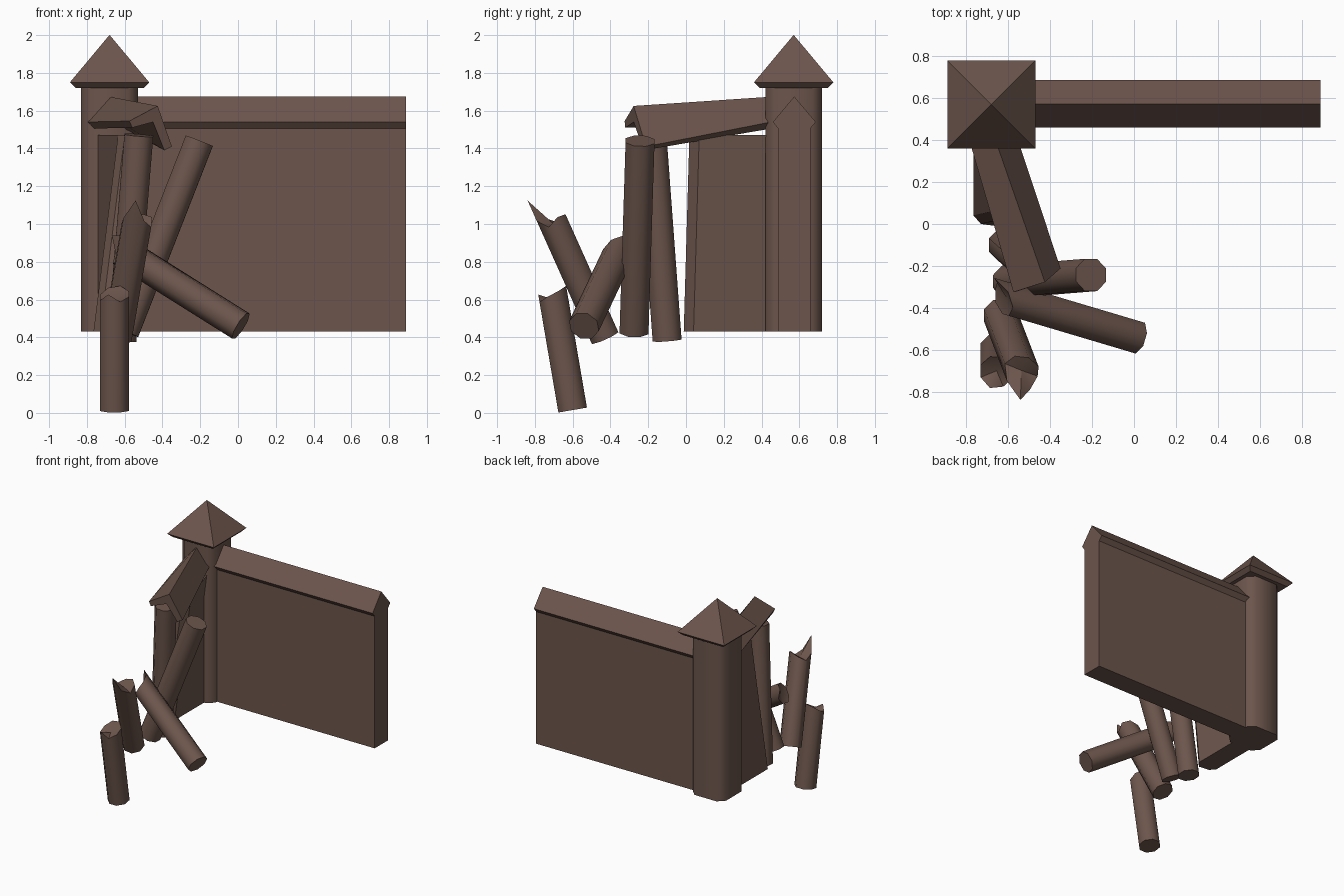
import bpy, bmesh, math
from mathutils import Vector

if "Cube" in bpy.data.objects:
    bpy.data.objects.remove(bpy.data.objects["Cube"])

wood = bpy.data.materials.new("brown wood")
wood.diffuse_color = (0.15, 0.092, 0.072, 1)
wood.use_nodes = True
wood.node_tree.nodes["Principled BSDF"].inputs["Base Color"].default_value = wood.diffuse_color


def finish(name, bm, smooth=False):
    bmesh.ops.recalc_face_normals(bm, faces=bm.faces)
    me = bpy.data.meshes.new(name)
    bm.to_mesh(me)
    bm.free()
    me.materials.append(wood)
    ob = bpy.data.objects.new(name, me)
    bpy.context.collection.objects.link(ob)
    if smooth:
        bpy.ops.object.select_all(action='DESELECT')
        ob.select_set(True)
        bpy.context.view_layer.objects.active = ob
        bpy.ops.object.shade_smooth_by_angle(angle=math.radians(50))
    return ob


def loft(name, rings, smooth=False):
    """Closed skin through rings with equal point counts, both ends capped."""
    bm = bmesh.new()
    vs = [[bm.verts.new(p) for p in r] for r in rings]
    n = len(rings[0])
    for a, b in zip(vs, vs[1:]):
        for i in range(n):
            j = (i + 1) % n
            bm.faces.new((a[i], a[j], b[j], b[i]))
    bm.faces.new(vs[0])
    bm.faces.new(vs[-1])
    return finish(name, bm, smooth)


def log(name, p0, p1, ref=(1, 0, 0), jag=None, dip=0.0, r=0.083):
    """Eight-sided log; jag lifts single points of the top rim for a broken end."""
    p0, p1 = Vector(p0), Vector(p1)
    d = (p1 - p0).normalized()
    ref = Vector(ref)
    u = (ref - d * ref.dot(d)).normalized()
    v = d.cross(u)
    bm = bmesh.new()
    lo, hi = [], []
    for i in range(8):
        a = math.radians(22.5 + 45 * i)
        o = (u * math.cos(a) + v * math.sin(a)) * r
        lo.append(bm.verts.new(p0 + o))
        hi.append(bm.verts.new(p1 + o + d * (jag[i] if jag else 0)))
    for i in range(8):
        j = (i + 1) % 8
        bm.faces.new((lo[i], lo[j], hi[j], hi[i]))
    bm.faces.new(lo)
    if jag:
        c = bm.verts.new(p1 + d * dip)
        for i in range(8):
            bm.faces.new((hi[i], hi[(i + 1) % 8], c))
    else:
        bm.faces.new(hi)
    return finish(name, bm, True)


PX, PY = -0.68, 0.57


# Corner post with chamfered corners
def chamfered(h, c, z):
    pts = []
    for sx, sy in ((1, 1), (-1, 1), (-1, -1), (1, -1)):
        pair = [(sx * h, sy * (h - c)), (sx * (h - c), sy * h)]
        if sx * sy < 0:
            pair.reverse()
        pts += pair
    return [(PX + x, PY + y, z) for x, y in pts]


loft("corner_post", [chamfered(0.15, 0.05, z) for z in (0.43, 1.73)], True)


# Pyramid cap on the post
def square(h, z):
    return [(PX + sx * h, PY + sy * h, z) for sx, sy in ((1, 1), (-1, 1), (-1, -1), (1, -1))]


loft("post_cap", [square(0.18, 1.72), square(0.21, 1.75), square(0.001, 2.0)])

# Intact wall with gabled coping, extruded along x
prof = [(0.488, 0.43), (0.488, 1.505), (0.46, 1.54), (0.573, 1.675),
        (0.687, 1.54), (0.658, 1.505), (0.658, 0.43)]
loft("wall", [[(x, y, z) for y, z in prof] for x in (-0.62, 0.89)])

# Broken wall stub, twisting over at its free end
plan = [(-0.765, 0.5), (-0.765, 0.04), (-0.73, 0.0), (-0.64, -0.012), (-0.6, 0.04), (-0.6, 0.5)]
top = [(x + (0.13 if y < 0.3 else 0.0), y + (0.03 if y < 0.3 else 0.0), 1.47) for x, y in plan]
loft("broken_wall", [[(x, y, 0.43) for x, y in plan], top])

# Sagging chevron coping from the post over the leaning logs
near = [(-0.575, -0.325, 1.545), (-0.425, -0.277, 1.625), (-0.35, -0.212, 1.41),
        (-0.39, -0.225, 1.39), (-0.45, -0.277, 1.54), (-0.56, -0.322, 1.51)]
far = [(-0.80, 0.45, 1.54), (-0.685, 0.47, 1.675), (-0.57, 0.45, 1.54),
       (-0.60, 0.45, 1.505), (-0.685, 0.46, 1.58), (-0.77, 0.45, 1.505)]
loft("sagging_coping", [near, far])

# Logs
log("leaning_log", (-0.60, -0.275, 0.43), (-0.205, -0.243, 1.44))
log("upright_log", (-0.615, -0.10, 0.385), (-0.525, -0.18, 1.47))
log("fallen_log", (0.015, -0.54, 0.46), (-0.59, -0.36, 0.84), ref=(0, 0, 1),
    jag=[0.07, 0.14, 0.08, 0.05, 0.03, 0.0, 0.0, 0.02], dip=0.02)
log("spiked_log", (-0.64, -0.43, 0.40), (-0.54, -0.69, 0.98),
    jag=[0.06, 0.05, 0.02, 0.0, 0.06, 0.19, 0.08, 0.03], dip=0.02)
log("front_stump", (-0.655, -0.60, 0.015), (-0.655, -0.70, 0.60),
    jag=[0.04, 0.06, 0.05, 0.02, 0.0, 0.04, 0.0, 0.02], dip=0.0)
